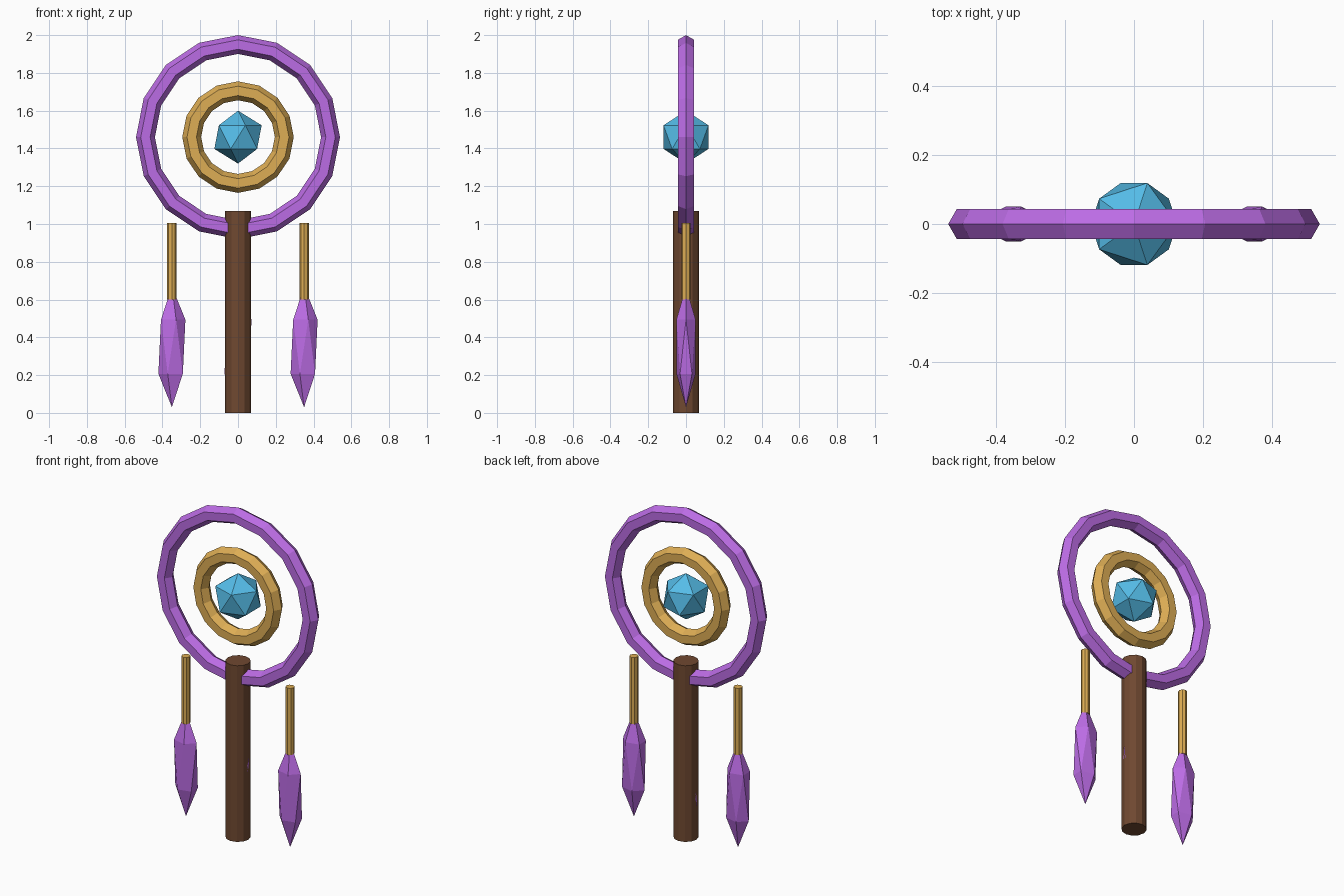
import bpy
from math import pi

if "Cube" in bpy.data.objects:
    bpy.data.objects.remove(bpy.data.objects["Cube"])


def material(name, color):
    m = bpy.data.materials.new(name)
    m.diffuse_color = (*color, 1)
    m.use_nodes = True
    m.node_tree.nodes["Principled BSDF"].inputs["Base Color"].default_value = m.diffuse_color
    return m


PURPLE = material("purple", (0.50, 0.15, 0.78))
GOLD = material("gold", (0.73, 0.42, 0.09))
BLUE = material("blue", (0.09, 0.50, 0.80))
BROWN = material("brown", (0.16, 0.065, 0.03))


def finish(name, mat):
    ob = bpy.context.object
    ob.name = name
    ob.data.materials.append(mat)
    return ob


def ring(name, major, minor, mat):
    bpy.ops.mesh.primitive_torus_add(
        major_radius=major, minor_radius=minor, major_segments=16,
        minor_segments=6, location=(0, 0, 1.46), rotation=(pi / 2, 0, 0))
    finish(name, mat)


def rod(name, radius, bottom, top, x, sides, mat):
    bpy.ops.mesh.primitive_cylinder_add(
        vertices=sides, radius=radius, depth=top - bottom,
        location=(x, 0, (top + bottom) / 2))
    finish(name, mat)


def gem(name, scale, location, mat):
    bpy.ops.mesh.primitive_ico_sphere_add(subdivisions=1, radius=1, location=location)
    finish(name, mat).scale = scale


# Upright post, two upright rings and the floating crystal
rod("post", 0.07, 0, 1.07, 0, 12, BROWN)
ring("outer_ring", 0.49, 0.05, PURPLE)
ring("inner_ring", 0.245, 0.05, GOLD)
gem("crystal", (0.14, 0.14, 0.14), (0, 0, 1.46), BLUE)

# Hanging feathers on cords; the middle one sits mostly inside the post
for side, x in (("left", -0.35), ("middle", 0), ("right", 0.35)):
    rod(side + "_cord", 0.025, 0.6, 1.005, x, 8, GOLD)
    gem(side + "_feather", (0.08, 0.06, 0.32), (x, 0, 0.35), PURPLE)
